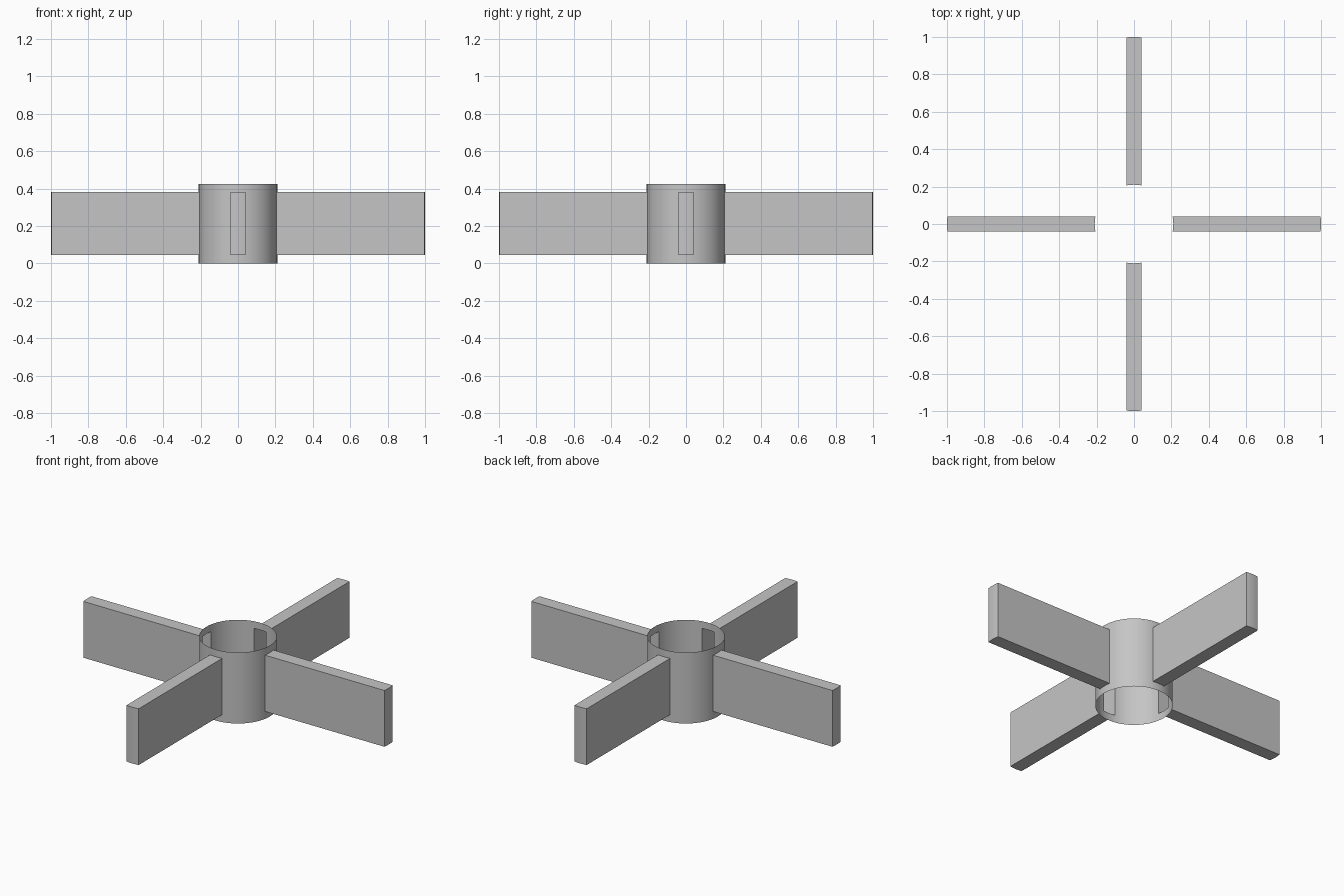
import bpy, bmesh, math

cube = bpy.data.objects.get("Cube")
if cube:
    bpy.data.objects.remove(cube)

HUB_R, HUB_H = 0.21, 0.425
HALF_W, LOW, HIGH = 0.04, 0.045, 0.382
TIP, BULGE = 1.0, 0.003
STEPS = 8

# Single grey finish
grey = bpy.data.materials.new("grey")
grey.use_nodes = True
colour = (0.56, 0.56, 0.56, 1)
grey.diffuse_color = colour
grey.node_tree.nodes["Principled BSDF"].inputs["Base Color"].default_value = colour


def finish(name, bm):
    bmesh.ops.remove_doubles(bm, verts=bm.verts, dist=1e-5)
    mesh = bpy.data.meshes.new(name)
    bm.to_mesh(mesh)
    bm.free()
    mesh.materials.append(grey)
    obj = bpy.data.objects.new(name, mesh)
    bpy.context.collection.objects.link(obj)
    bpy.ops.object.select_all(action="DESELECT")
    obj.select_set(True)
    bpy.context.view_layer.objects.active = obj
    bpy.ops.object.shade_smooth_by_angle(angle=math.radians(30))
    return obj


def quad(bm, *points):
    bm.faces.new([bm.verts.new(p) for p in points])


# Hub: thin open tube with a slot where each hollow blade joins
def build_hub():
    bm = bmesh.new()
    slot = math.asin(HALF_W / HUB_R)
    ys = [HALF_W * (2 * i / STEPS - 1) for i in range(STEPS + 1)]
    slot_angles = [math.asin(y / HUB_R) for y in ys]
    wall_steps = 3 * STEPS
    wall_angles = [slot + (math.pi / 2 - 2 * slot) * i / wall_steps
                   for i in range(wall_steps + 1)]
    levels = [0, LOW, HIGH, HUB_H]
    for quarter in range(4):
        turn = quarter * math.pi / 2
        for angles, is_slot in ((slot_angles, True), (wall_angles, False)):
            for a, b in zip(angles, angles[1:]):
                pa = (HUB_R * math.cos(a + turn), HUB_R * math.sin(a + turn))
                pb = (HUB_R * math.cos(b + turn), HUB_R * math.sin(b + turn))
                for z0, z1 in zip(levels, levels[1:]):
                    if is_slot and z0 == LOW:
                        continue
                    quad(bm, (*pa, z0), (*pb, z0), (*pb, z1), (*pa, z1))
    finish("hub", bm)


# Blade: hollow box, open at the hub, with a slightly rounded tip
def build_blade(name, turn):
    bm = bmesh.new()
    ys = [HALF_W * (2 * i / STEPS - 1) for i in range(STEPS + 1)]
    root = [(math.sqrt(HUB_R ** 2 - y * y), y) for y in ys]
    tip = [(TIP - BULGE * (y / HALF_W) ** 2, y) for y in ys]
    for i in range(STEPS):
        r0, r1, t0, t1 = root[i], root[i + 1], tip[i], tip[i + 1]
        quad(bm, (*r0, HIGH), (*t0, HIGH), (*t1, HIGH), (*r1, HIGH))
        quad(bm, (*r1, LOW), (*t1, LOW), (*t0, LOW), (*r0, LOW))
        quad(bm, (*t0, LOW), (*t1, LOW), (*t1, HIGH), (*t0, HIGH))
    for a, b in ((root[0], tip[0]), (tip[-1], root[-1])):
        quad(bm, (*a, LOW), (*b, LOW), (*b, HIGH), (*a, HIGH))
    finish(name, bm).rotation_euler.z = turn


build_hub()
for k, side in enumerate(("left", "back", "right", "front")):
    build_blade(side + "_blade", k * math.pi / 2)
